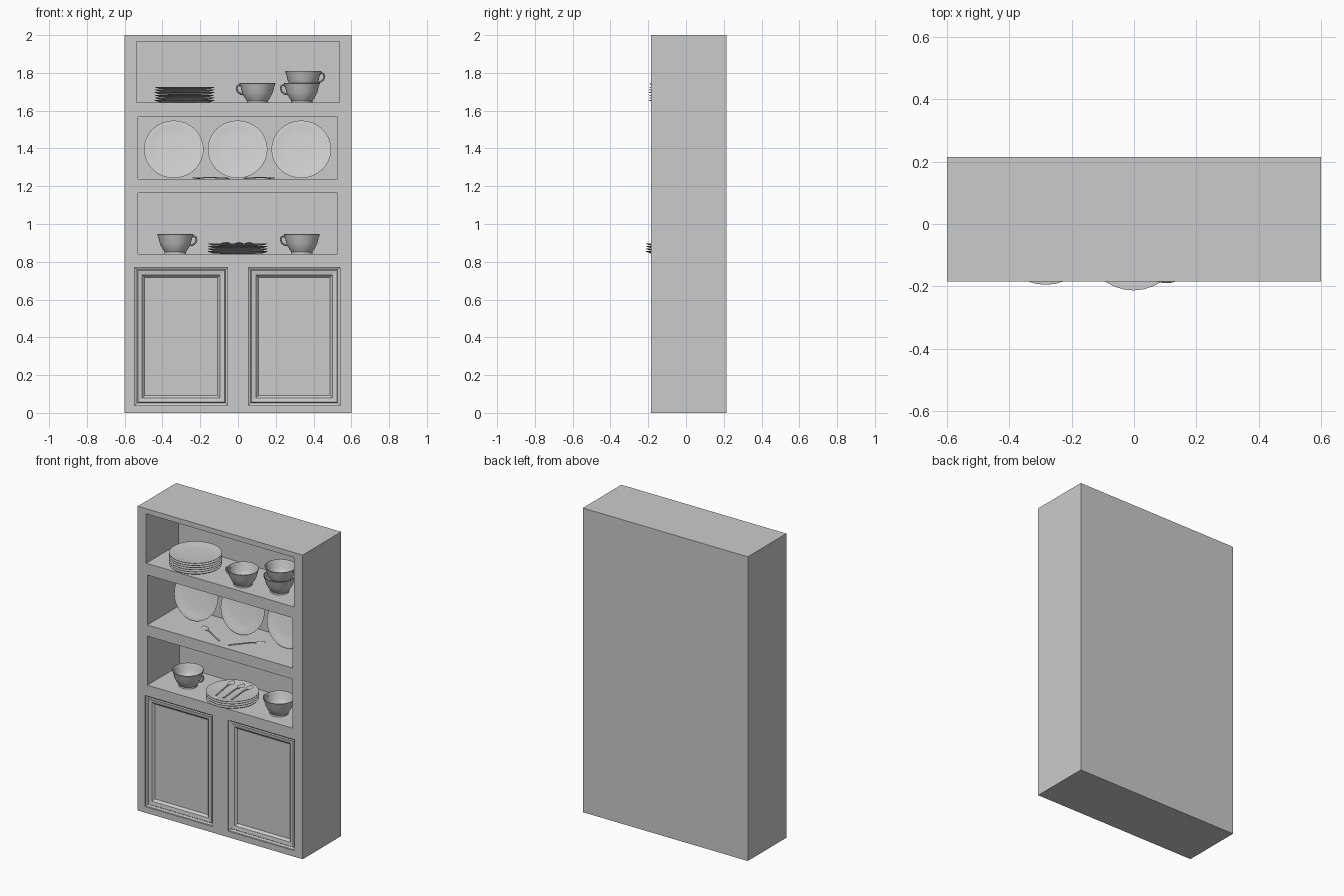
import bpy, bmesh, math
from mathutils import Vector, Matrix

if "Cube" in bpy.data.objects:
    bpy.data.objects.remove(bpy.data.objects["Cube"])

FRONT, BACK = -0.185, 0.215


def mesh_object(name, bm, smooth=False):
    bmesh.ops.recalc_face_normals(bm, faces=bm.faces)
    me = bpy.data.meshes.new(name)
    bm.to_mesh(me)
    bm.free()
    ob = bpy.data.objects.new(name, me)
    bpy.context.collection.objects.link(ob)
    bpy.ops.object.select_all(action='DESELECT')
    ob.select_set(True)
    bpy.context.view_layer.objects.active = ob
    if smooth:
        bpy.ops.object.shade_smooth_by_angle(angle=math.radians(35))
    return ob


def ringed_box(name, x0, x1, z0, z1, steps):
    """Closed solid from nested rectangles; steps are (inset, y)."""
    bm = bmesh.new()
    rings = []
    for i, y in steps:
        rings.append([bm.verts.new((x, y, z)) for x, z in
                      ((x0 + i, z0 + i), (x1 - i, z0 + i), (x1 - i, z1 - i), (x0 + i, z1 - i))])
    for a, b in zip(rings, rings[1:]):
        for k in range(4):
            bm.faces.new((a[k], a[(k + 1) % 4], b[(k + 1) % 4], b[k]))
    bm.faces.new(rings[0])
    bm.faces.new(rings[-1])
    return mesh_object(name, bm)


def lathe(bm, profile, segs=32, z=0.0):
    """Revolve a closed (r, z) profile that starts and ends on the axis."""
    vs = [bm.verts.new((r, 0, h + z)) for r, h in profile]
    es = [bm.edges.new(p) for p in zip(vs, vs[1:])]
    res = bmesh.ops.spin(bm, geom=vs + es, cent=(0, 0, 0), axis=(0, 0, 1),
                         angle=math.tau, steps=segs, use_duplicate=False)
    bmesh.ops.remove_doubles(bm, verts=bm.verts[:], dist=1e-5)


def tube(bm, path, radii):
    """Elliptical sections (width, height) along a path lying in the xz plane."""
    n, rings = 8, []
    for i, (p, (w, h)) in enumerate(zip(path, radii)):
        t = (Vector(path[min(i + 1, len(path) - 1)]) - Vector(path[max(i - 1, 0)])).normalized()
        up = Vector((-t.z, 0, t.x))
        rings.append([bm.verts.new(Vector(p) + Vector((0, w * math.cos(a), 0)) + up * h * math.sin(a))
                      for a in (math.tau * k / n for k in range(n))])
    for a, b in zip(rings, rings[1:]):
        for k in range(n):
            bm.faces.new((a[k], a[(k + 1) % n], b[(k + 1) % n], b[k]))
    bm.faces.new(rings[0])
    bm.faces.new(rings[-1])


# Cabinet body with shelf openings and moulded door recesses cut in
cabinet = ringed_box("cabinet_body", -0.6, 0.6, 0, 2, [(0, FRONT), (0, BACK)])
cutters = [ringed_box("shelf_cutter", *b, [(0, FRONT - 0.1), (0, 0.148)]) for b in
           ((-0.538, 0.537, 1.642, 1.967), (-0.53, 0.527, 1.238, 1.567), (-0.53, 0.527, 0.842, 1.165))]
door_steps = [(0, FRONT - 0.1), (0, FRONT + 0.01), (0.012, FRONT + 0.016), (0.017, FRONT + 0.01),
              (0.04, FRONT + 0.014), (0.053, FRONT + 0.028)]
cutters += [ringed_box("door_cutter", x0, x1, 0.04, 0.77, door_steps)
            for x0, x1 in ((-0.547, -0.055), (0.055, 0.54))]
bpy.context.view_layer.objects.active = cabinet
for c in cutters:
    m = cabinet.modifiers.new("cut", 'BOOLEAN')
    m.operation, m.solver, m.object = 'DIFFERENCE', 'EXACT', c
    bpy.ops.object.modifier_apply(modifier=m.name)
for c in cutters:
    bpy.data.objects.remove(c)

# Plates: single stack or standing
PLATE = [(0, 0.001), (0.08, 0), (0.13, 0.002), (0.157, 0.011), (0.158, 0.0135),
         (0.155, 0.014), (0.128, 0.007), (0.08, 0.005), (0, 0.004)]


def plates(name, count, loc, tilt=0.0):
    bm = bmesh.new()
    for i in range(count):
        lathe(bm, PLATE, z=i * 0.014)
    ob = mesh_object(name, bm, True)
    ob.location = loc
    ob.rotation_euler.x = tilt


plates("upper_plate_stack", 6, (-0.283, -0.037, 1.642))
plates("lower_plate_stack", 4, (-0.002, -0.055, 0.842))
for x in (-0.34, -0.002, 0.335):
    plates("standing_plate", 1, (x, 0.065, 1.392), math.radians(75))

# Cups: lathed bowl with a looped handle
CUP = [(0, 0.006), (0.05, 0.006), (0.053, 0), (0.057, 0), (0.056, 0.01), (0.068, 0.027),
       (0.082, 0.055), (0.089, 0.085), (0.096, 0.103), (0.093, 0.104), (0.085, 0.085),
       (0.077, 0.055), (0.06, 0.027), (0.035, 0.014), (0, 0.012)]
HANDLE = [(0.084, 0, 0.086), (0.098, 0, 0.094), (0.109, 0, 0.088), (0.112, 0, 0.074),
          (0.106, 0, 0.058), (0.092, 0, 0.047), (0.074, 0, 0.044)]


def cup(name, loc, turn):
    bm = bmesh.new()
    lathe(bm, CUP)
    tube(bm, HANDLE, [(0.007, 0.005)] * len(HANDLE))
    ob = mesh_object(name, bm, True)
    ob.location = loc
    ob.rotation_euler.z = math.radians(turn)


cup("upper_cup", (0.103, -0.094, 1.642), 190)
cup("stacked_cup_bottom", (0.338, -0.05, 1.642), 180)
cup("stacked_cup_top", (0.345, -0.05, 1.706), 0)
cup("lower_left_cup", (-0.332, -0.045, 0.842), 0)
cup("lower_right_cup", (0.338, -0.055, 0.842), 180)

# Spoons: thin handle swelling into a flat oval bowl
SPOON = [(0, 0, 0.004), (0.01, 0, 0.004), (0.06, 0, 0.006), (0.13, 0, 0.009), (0.16, 0, 0.007),
         (0.172, 0, 0.005), (0.19, 0, 0.004), (0.21, 0, 0.005), (0.222, 0, 0.007), (0.227, 0, 0.008)]
SIZES = [(0.004, 0.002), (0.007, 0.003), (0.006, 0.003), (0.004, 0.003), (0.005, 0.003),
         (0.014, 0.003), (0.021, 0.003), (0.019, 0.003), (0.011, 0.002), (0.003, 0.001)]
for x, y, z, turn in ((-0.045, -0.13, 1.238, 150), (0.03, -0.145, 1.238, 44),
                      (-0.045, -0.165, 0.894, 97), (0.012, -0.17, 0.894, 92), (0.065, -0.16, 0.894, 92)):
    bm = bmesh.new()
    tube(bm, SPOON, SIZES)
    spoon = mesh_object("spoon", bm, True)
    spoon.location = (x, y, z)
    spoon.rotation_euler.z = math.radians(turn)
